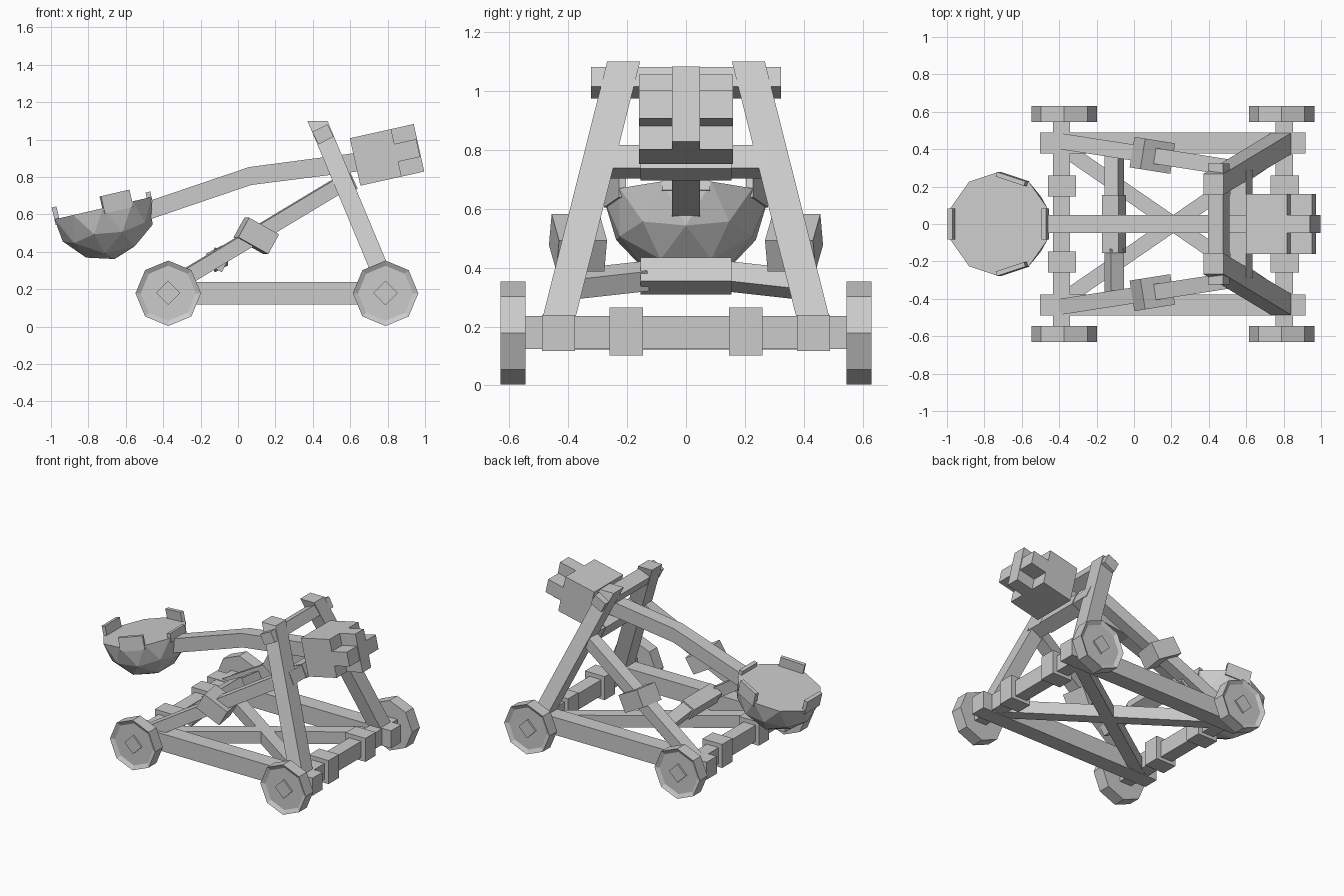
import bpy, bmesh
from math import radians, sin, cos, pi
from mathutils import Vector, Matrix

if "Cube" in bpy.data.objects:
    bpy.data.objects.remove(bpy.data.objects["Cube"], do_unlink=True)

GREY = (0.6, 0.6, 0.6, 1)
mat = bpy.data.materials.new("plain_grey")
mat.use_nodes = True
mat.diffuse_color = GREY
mat.node_tree.nodes["Principled BSDF"].inputs["Base Color"].default_value = GREY


def finish(name, bm):
    bmesh.ops.recalc_face_normals(bm, faces=bm.faces)
    mesh = bpy.data.meshes.new(name)
    bm.to_mesh(mesh)
    bm.free()
    mesh.materials.append(mat)
    obj = bpy.data.objects.new(name, mesh)
    bpy.context.collection.objects.link(obj)
    return obj


def box(name, centre, size, rot=None):
    bm = bmesh.new()
    bmesh.ops.create_cube(bm, size=1)
    m = Matrix.Translation(centre) @ (rot or Matrix()) @ Matrix.Diagonal((*size, 1))
    bm.transform(m)
    return finish(name, bm)


def beam(name, start, end, width, height, roll=0):
    # Straight timber between two points, rolled about its own length
    a, b = Vector(start), Vector(end)
    d = (b - a).normalized()
    side = d.cross(Vector((0, 0, 1))).normalized()
    up = side.cross(d)
    axes = Matrix((side, d, up)).transposed()
    rot = Matrix.Rotation(radians(roll), 3, d) @ axes
    return box(name, (a + b) / 2, (width, (b - a).length, height), rot.to_4x4())


def leaning_post(name, bottom, top, sx, sy):
    # Sheared timber with level ends
    bm = bmesh.new()
    bmesh.ops.create_cube(bm, size=1)
    for v in bm.verts:
        v.co = Vector(top if v.co.z > 0 else bottom) + Vector((v.co.x * sx, v.co.y * sy, 0))
    return finish(name, bm)


def side_profile(name, pts, half_width):
    bm = bmesh.new()
    face = bm.faces.new([bm.verts.new((x, -half_width, z)) for x, z in pts])
    new = bmesh.ops.extrude_face_region(bm, geom=[face])["geom"]
    moved = [g for g in new if isinstance(g, bmesh.types.BMVert)]
    bmesh.ops.translate(bm, verts=moved, vec=(0, 2 * half_width, 0))
    return finish(name, bm)


def wheel(name, x, s):
    # Eight-sided wheel with a recessed outer face
    bm = bmesh.new()
    bmesh.ops.create_cone(bm, cap_ends=True, segments=8, radius1=0.175,
                          radius2=0.175, depth=0.085)
    outer = max(bm.faces, key=lambda f: f.normal.z)
    bmesh.ops.inset_region(bm, faces=[outer], thickness=0.028)
    bmesh.ops.translate(bm, verts=outer.verts, vec=(0, 0, -0.015))
    bm.transform(Matrix.Translation((x, s * 0.588, 0.178)) @ Matrix.Rotation(-s * pi / 2, 4, 'X'))
    finish(name, bm)


SIDES = (("front", -1), ("back", 1))

# Wheels, hubs, axles and axle clamps
for end, wx, ax in (("right", -0.373, -0.388), ("left", 0.789, 0.803)):
    box(end + "_axle", (ax, 0, 0.18), (0.092, 1.1, 0.112))
    for side, s in SIDES:
        tag = f"{side}_{end}"
        wheel(tag + "_wheel", wx, s)
        box(tag + "_hub", (wx, s * 0.59, 0.18), (0.092, 0.074, 0.092),
            Matrix.Rotation(pi / 4, 4, 'Y'))
        box(tag + "_axle_clamp", (ax + 0.003, s * 0.203, 0.183), (0.152, 0.114, 0.164))

# Side frames
STRUT_ROLL = -27
for side, s in SIDES:
    box(side + "_rail", (0.208, s * 0.433, 0.178), (1.42, 0.112, 0.122))
    beam(side + "_floor_brace", (-0.40, s * 0.42, 0.165), (0.82, -s * 0.42, 0.165), 0.08, 0.085)
    leaning_post(side + "_post", (0.793, s * 0.434, 0.22), (0.425, s * 0.212, 1.1), 0.107, 0.112)
    beam(side + "_strut", (-0.41, s * 0.445, 0.185), (0.525, s * 0.30, 0.747), 0.085, 0.082)
    lean = Matrix.Rotation(-s * radians(9), 4, 'Z') @ Matrix.Rotation(radians(29), 4, 'Y')
    box(side + "_strut_clamp", (0.098, s * 0.367, 0.485), (0.185, 0.165, 0.12), lean)
    beam(side + "_cross_tie", (-0.105, -s * -0.40, 0.342), (-0.105, s * 0.13, 0.372),
         0.08, 0.075, s * -STRUT_ROLL * -1 if s < 0 else -STRUT_ROLL * s)

# Cross beams between the side frames
box("cross_tie_sleeve", (-0.107, 0, 0.372), (0.1, 0.31, 0.09),
    Matrix.Rotation(radians(STRUT_ROLL), 4, 'Y'))
beam("top_beam", (0.454, -0.323, 1.028), (0.454, 0.323, 1.028), 0.09, 0.075, STRUT_ROLL)
beam("pivot_beam", (0.575, -0.29, 0.76), (0.575, 0.29, 0.76), 0.09, 0.085, -24)
beam("pivot_sleeve", (0.575, -0.155, 0.76), (0.575, 0.155, 0.76), 0.1, 0.095, -24)

# Bent throwing arm
side_profile("throwing_arm", [(-0.48, 0.57), (0.07, 0.757), (0.66, 0.832),
                              (0.66, 0.932), (0.06, 0.853), (-0.48, 0.67)], 0.048)

# Counterweight block with a raised cross on its end
tilt = Matrix.Rotation(radians(-12.5), 4, 'Y')
middle = Vector((0.797, 0, 0.918))
for name, along, size in (("counterweight", -0.062, (0.226, 0.32, 0.26)),
                          ("weight_upright_bar", 0.088, (0.174, 0.094, 0.26)),
                          ("weight_level_bar", 0.083, (0.174, 0.32, 0.097))):
    box(name, middle + tilt @ Vector((along, 0, 0)), size, tilt)

# Faceted bowl: lower half of an icosphere, thickened inward
R = 0.279
place = Matrix.Translation((-0.722, 0, 0.633)) @ Matrix.Rotation(radians(-13), 4, 'Y')
bm = bmesh.new()
bmesh.ops.create_icosphere(bm, subdivisions=2, radius=R)
bmesh.ops.delete(bm, geom=[f for f in bm.faces if f.calc_center_median().z > 0.001],
                 context='FACES')
inner = bmesh.ops.duplicate(bm, geom=bm.verts[:] + bm.edges[:] + bm.faces[:])["geom"]
bmesh.ops.scale(bm, vec=(0.92, 0.92, 0.92),
                verts=[g for g in inner if isinstance(g, bmesh.types.BMVert)])
bmesh.ops.bridge_loops(bm, edges=[e for e in bm.edges if e.is_boundary])
bm.transform(place)
finish("bowl", bm)

# Tabs on the bowl rim
for name, angle, height in (("arm", 0, 0.03), ("back", 72, 0.065),
                            ("far", 180, 0.065), ("front", -72, 0.065)):
    a = radians(angle)
    reach = R * cos(pi / 10) - 0.012
    centre = Vector((reach * cos(a), reach * sin(a), height / 2 - 0.015))
    box(name + "_rim_tab", place @ centre, (0.026, 2 * R * sin(pi / 10) * 0.95, height + 0.03),
        place.to_3x3().to_4x4() @ Matrix.Rotation(a, 4, 'Z'))
